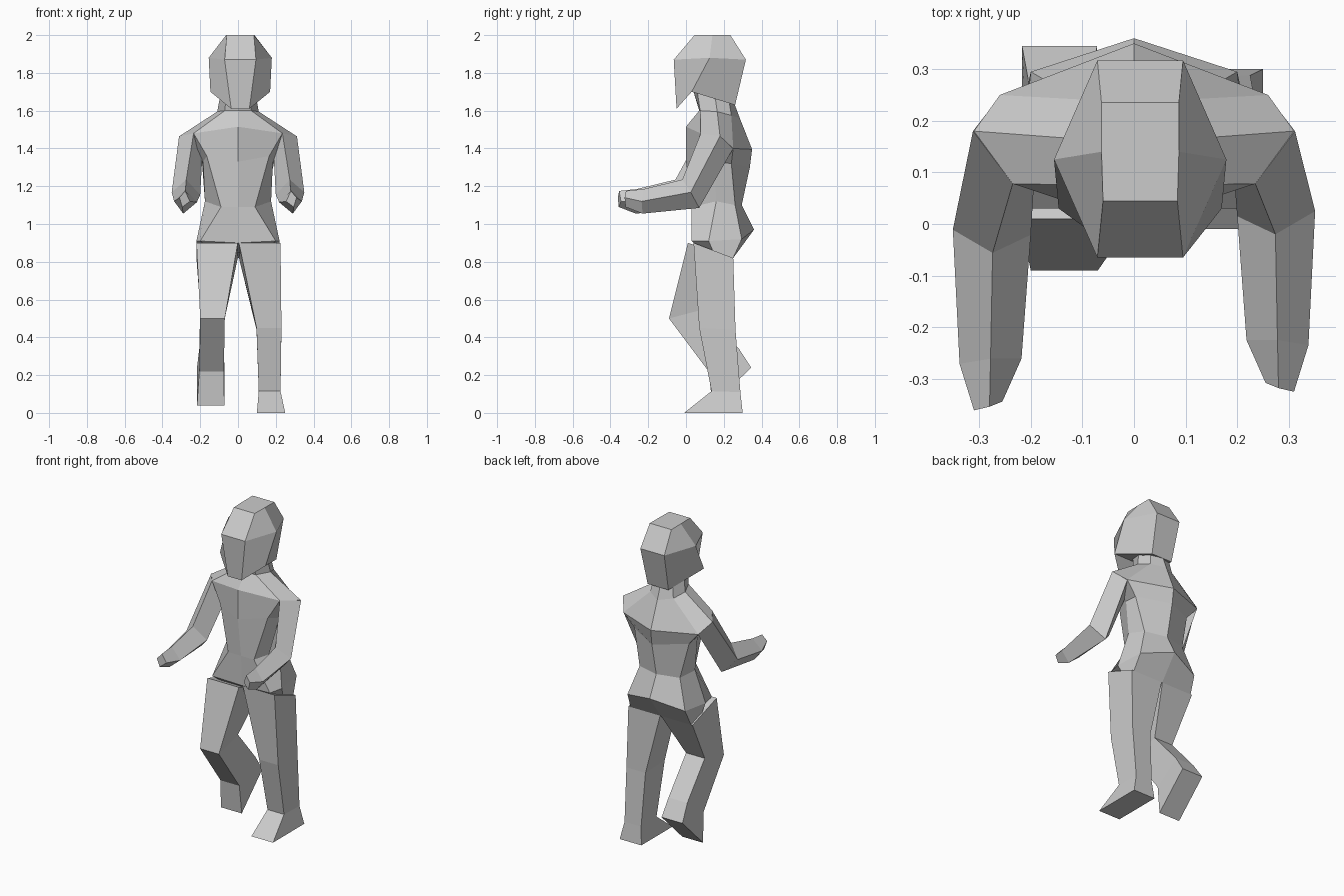
import bpy
import bmesh


def loft(name, rings, strip_caps=False):
    """Flat-faced skin through rings of equal point count, closed at both ends."""
    bm = bmesh.new()
    loops = [[bm.verts.new(p) for p in ring] for ring in rings]
    n = len(rings[0])
    for a, b in zip(loops, loops[1:]):
        for i in range(n):
            j = (i + 1) % n
            bm.faces.new((a[i], a[j], b[j], b[i]))
    for cap in (loops[0], loops[-1]):
        if strip_caps:
            for i in range(n // 2 - 1):
                bm.faces.new((cap[i], cap[i + 1], cap[n - 2 - i], cap[n - 1 - i]))
        else:
            bm.faces.new(cap)
    bmesh.ops.recalc_face_normals(bm, faces=bm.faces)
    mesh = bpy.data.meshes.new(name)
    bm.to_mesh(mesh)
    bm.free()
    obj = bpy.data.objects.new(name, mesh)
    bpy.context.collection.objects.link(obj)
    return obj


def mirrored(half, cx=0.0):
    """Full ring from its right half, listed front to back."""
    left = [(cx - x, y, z) for x, y, z in reversed(half) if x > 0]
    return [(cx + x, y, z) for x, y, z in half] + left


# Head: crown, brow, jaw
head = [
    [(.072, .045, 2.0), (.075, .14, 2.0), (.075, .235, 2.0)],
    [(.083, -.065, 1.87), (.167, .125, 1.88), (.083, .317, 1.87)],
    [(.048, -.05, 1.61), (.158, .03, 1.70), (.072, .26, 1.63)],
]
loft("head", [mirrored(r, .012) for r in head], strip_caps=True)

# Torso: neck top, neck base, shoulders, chest, waist, hips, seat
torso = [
    [(0, .04, 1.70), (.06, .06, 1.70), (.09, .15, 1.70), (.06, .22, 1.70), (0, .24, 1.68)],
    [(0, .07, 1.60), (.07, .075, 1.60), (.11, .165, 1.595), (.08, .24, 1.575), (0, .285, 1.56)],
    [(0, 0, 1.515), (.235, .078, 1.48), (.31, .18, 1.465), (.26, .25, 1.40), (0, .35, 1.395)],
    [(0, 0, 1.33), (.165, .06, 1.36), (.185, .15, 1.33), (.19, .24, 1.32), (0, .338, 1.30)],
    [(0, .03, 1.09), (.09, .03, 1.09), (.175, .16, 1.12), (.14, .26, 1.10), (0, .295, 1.10)],
    [(0, .04, .90), (.20, .03, .91), (.22, .12, .91), (.20, .295, .92), (0, .36, .97)],
    [(0, .06, .88), (.12, .09, .85), (.21, .15, .84), (.21, .25, .82), (0, .25, .82)],
]
loft("torso", [mirrored(r) for r in torso])

# Arms: shoulder, elbow, wrist, fingertips (ridge, outer, under, inner)
arm = [
    [(.235, .078, 1.48), (.312, .18, 1.465), (.258, .25, 1.40), (.19, .14, 1.34)],
    [(.274, -.02, 1.235), (.351, .025, 1.168), (.27, .07, 1.085), (.20, .015, 1.155)],
    [(.278, -.225, 1.185), (.338, -.235, 1.12), (.29, -.23, 1.055), (.218, -.225, 1.115)],
    [(.28, -.318, 1.175), (.31, -.325, 1.14), (.295, -.32, 1.09), (.255, -.308, 1.12)],
]
for name, side, reach in (("right_arm", 1, 0), ("left_arm", -1, -.036)):
    rings = [[(side * x, y + (reach if i else 0), z) for x, y, z in ring]
             for i, ring in enumerate(arm)]
    loft(name, rings)


def leg(name, stations):
    """Each station: outer x, inner x, front (y, z), back (y, z)."""
    loft(name, [[(xo, *f), (xo, *b), (xi, *b), (xi, *f)] for xo, xi, f, b in stations])


# Standing leg: hip, knee, ankle, sole
leg("standing_leg", [
    (.225, .005, (.04, .90), (.25, .82)),
    (.23, .098, (.07, .45), (.262, .44)),
    (.225, .11, (.135, .115), (.288, .11)),
    (.25, .10, (-.01, 0), (.30, 0)),
])

# Raised leg: hip, bent knee, ankle, sole tilted toe-down
leg("raised_leg", [
    (-.22, -.001, (.01, .90), (.25, .82)),
    (-.20, -.07, (-.09, .50), (.10, .55)),
    (-.205, -.075, (.12, .22), (.28, .34)),
    (-.217, -.072, (.14, .04), (.345, .24)),
])
